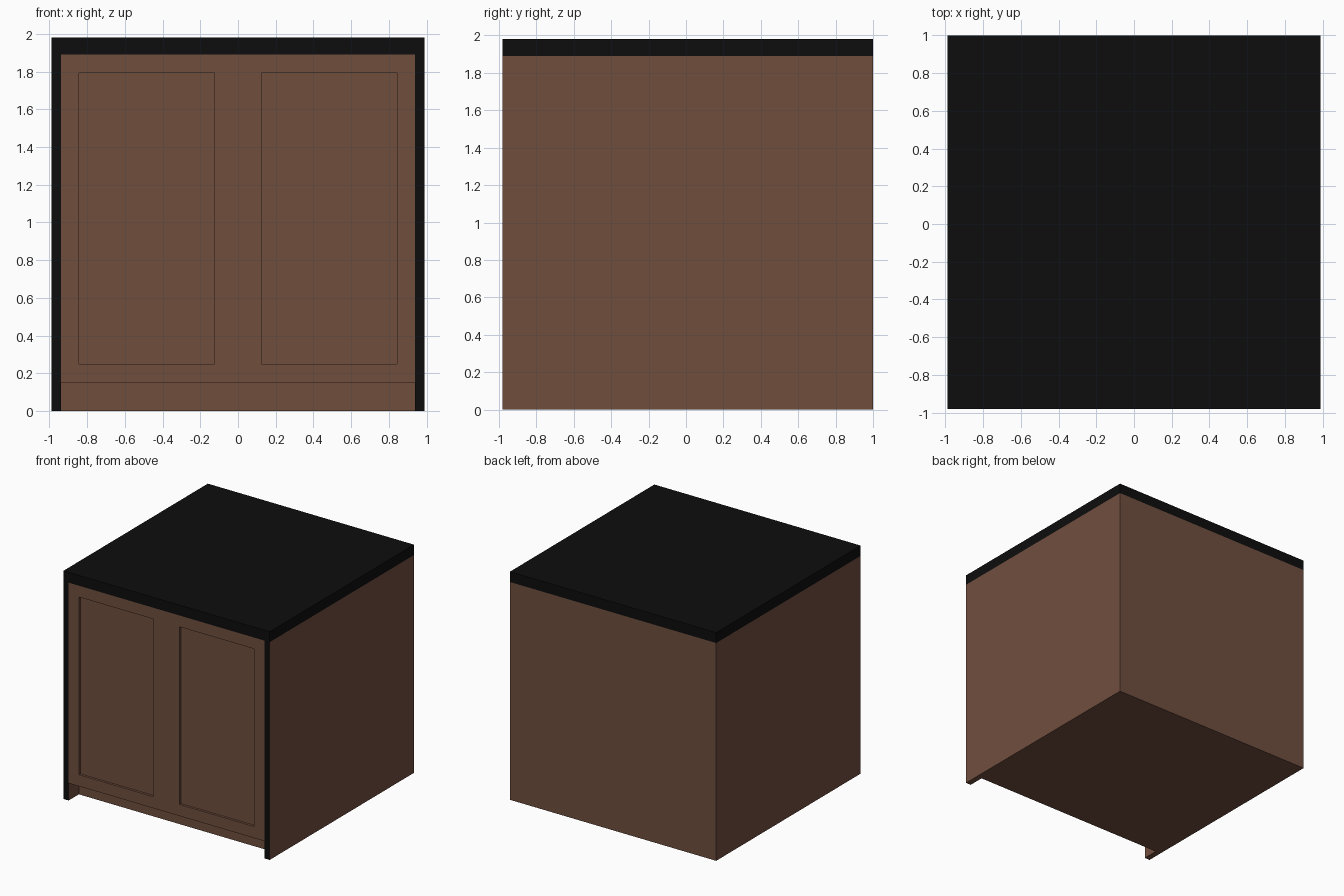
import bpy, bmesh

if "Cube" in bpy.data.objects:
    bpy.data.objects.remove(bpy.data.objects["Cube"])

FRONT, BACK, W, H = -0.98, 1.0, 0.99, 1.98
SIDE, TOP_Z, TOE_Z, TOE_Y = 0.94, 1.89, 0.15, -0.84


def material(name, rgb):
    m = bpy.data.materials.new(name)
    m.diffuse_color = (*rgb, 1)
    m.use_nodes = True
    m.node_tree.nodes["Principled BSDF"].inputs["Base Color"].default_value = m.diffuse_color
    return m


brown = material("brown_wood", (0.162, 0.077, 0.048))
black = material("black_trim", (0.004, 0.004, 0.004))


def finish(bm, name, mats, black_front=False):
    bmesh.ops.recalc_face_normals(bm, faces=bm.faces)
    if black_front:
        for f in bm.faces:
            f.material_index = 1 if f.normal.y < -0.9 else 0
    me = bpy.data.meshes.new(name)
    bm.to_mesh(me)
    bm.free()
    ob = bpy.data.objects.new(name, me)
    bpy.context.collection.objects.link(ob)
    for m in mats:
        me.materials.append(m)
    return ob


def box(name, lo, hi, mats, black_front=False):
    bm = bmesh.new()
    bmesh.ops.create_cube(bm, size=1)
    for v in bm.verts:
        v.co = [lo[i] if v.co[i] < 0 else hi[i] for i in range(3)]
    return finish(bm, name, mats, black_front)


# Carcass: side profile with a toe-kick notch, extruded across the width
bm = bmesh.new()
profile = [(TOE_Y, 0), (BACK, 0), (BACK, TOP_Z), (FRONT, TOP_Z),
           (FRONT, TOE_Z), (TOE_Y, TOE_Z)]
face = bm.faces.new([bm.verts.new((-SIDE, y, z)) for y, z in profile])
new = bmesh.ops.extrude_face_region(bm, geom=[face])["geom"]
bmesh.ops.translate(bm, vec=(2 * SIDE, 0, 0),
                    verts=[g for g in new if isinstance(g, bmesh.types.BMVert)])
carcass = finish(bm, "carcass", [brown])

# Countertop
box("countertop", (-W, FRONT, TOP_Z), (W, BACK, H), [black])

# Doors: outer and inner rectangle of the right-hand door
X0, X1, Z0, Z1, T = 0.075, 0.892, 0.2, 1.842, 0.05


def door_frame(name, s):
    bm = bmesh.new()
    quad = [(X0, Z0), (X1, Z0), (X1, Z1), (X0, Z1)]
    face = bm.faces.new([bm.verts.new((s * x, FRONT, z)) for x, z in quad])
    bmesh.ops.inset_region(bm, faces=[face], thickness=T)
    bmesh.ops.delete(bm, geom=[face], context='FACES')
    new = bmesh.ops.extrude_face_region(bm, geom=bm.faces[:])["geom"]
    bmesh.ops.translate(bm, vec=(0, -0.02, 0),
                        verts=[g for g in new if isinstance(g, bmesh.types.BMVert)])
    return finish(bm, name, [brown, black], True)


for side, s in (("left", -1), ("right", 1)):
    # Side panel with a black front edge
    xs = sorted((s * SIDE, s * W))
    box(side + "_side_panel", (xs[0], FRONT, 0), (xs[1], BACK, TOP_Z),
        [brown, black], True)
    # Raised door frame and its sunken panel
    door_frame(side + "_door_frame", s)
    xs = sorted((s * (X0 + T), s * (X1 - T)))
    cutter = box(side + "_panel_cutter", (xs[0], -1.1, Z0 + T),
                 (xs[1], -0.96, Z1 - T), [brown])
    cutter.hide_render = True
    cutter.hide_set(True)
    mod = carcass.modifiers.new(side + "_panel_recess", 'BOOLEAN')
    mod.operation = 'DIFFERENCE'
    mod.solver = 'EXACT'
    mod.object = cutter
